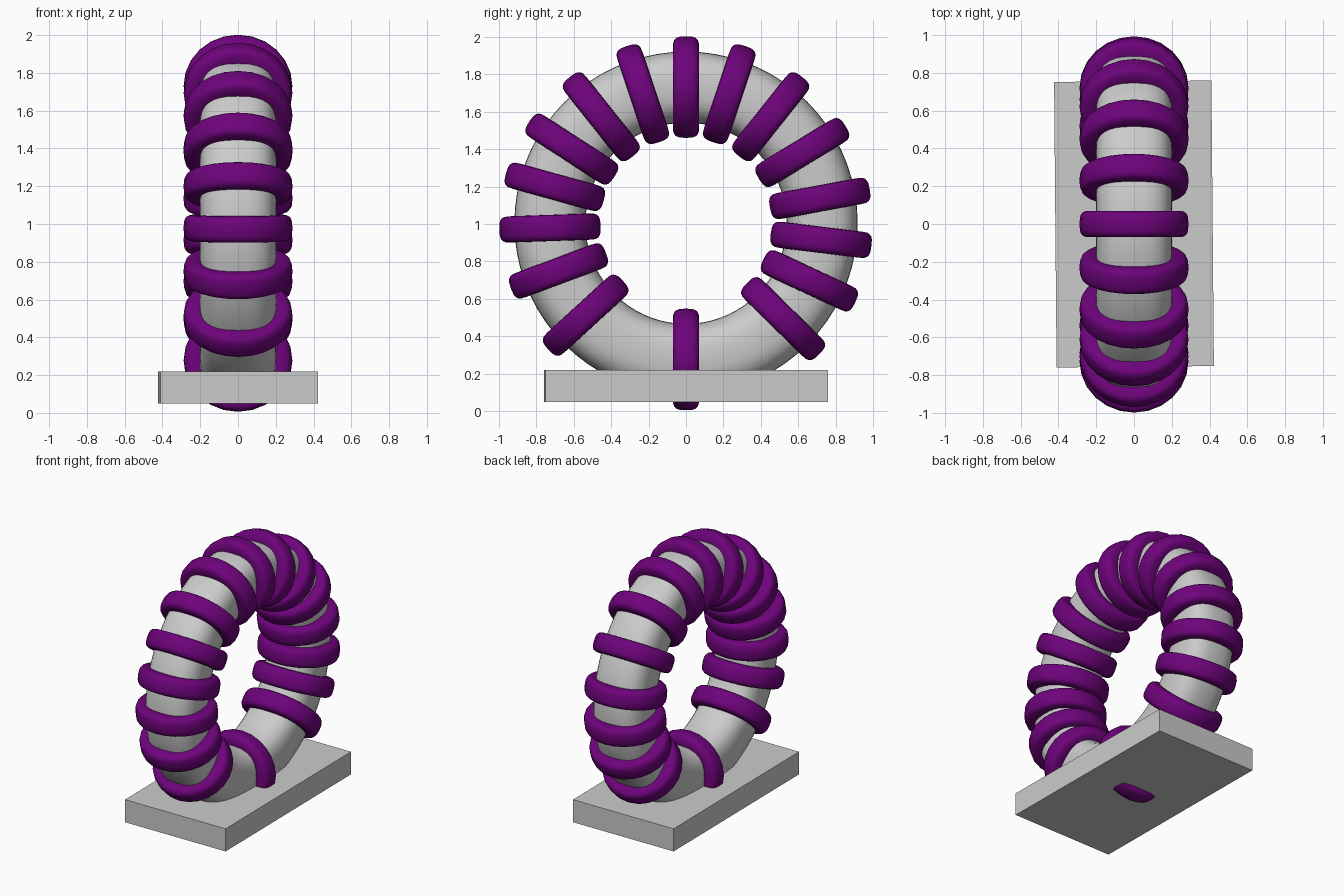
import bpy
from math import sin, cos, pi, radians, copysign

if "Cube" in bpy.data.objects:
    bpy.data.objects.remove(bpy.data.objects["Cube"])

CENTRE_Z, MAJOR = 1.004, 0.727


def squircle(a, b, power, n):
    """Closed rounded-square outline with half sizes a, b."""
    pts = []
    for i in range(n):
        t = 2 * pi * i / n
        c, s = cos(t), sin(t)
        pts.append((a * copysign(abs(c) ** (2 / power), c),
                    b * copysign(abs(s) ** (2 / power), s)))
    return pts


def closed_sweep(name, rows):
    """Join a closed series of closed outlines into a smooth solid."""
    n, m = len(rows), len(rows[0])
    verts = [p for row in rows for p in row]
    faces = [(i * m + j, ((i + 1) % n) * m + j,
              ((i + 1) % n) * m + (j + 1) % m, i * m + (j + 1) % m)
             for i in range(n) for j in range(m)]
    mesh = bpy.data.meshes.new(name)
    mesh.from_pydata(verts, [], faces)
    obj = bpy.data.objects.new(name, mesh)
    bpy.context.collection.objects.link(obj)
    bpy.ops.object.select_all(action='DESELECT')
    obj.select_set(True)
    bpy.context.view_layer.objects.active = obj
    bpy.ops.object.mode_set(mode='EDIT')
    bpy.ops.mesh.select_all(action='SELECT')
    bpy.ops.mesh.normals_make_consistent(inside=False)
    bpy.ops.object.mode_set(mode='OBJECT')
    bpy.ops.object.shade_smooth_by_angle(angle=radians(50))
    return obj


purple = bpy.data.materials.new("purple")
purple.diffuse_color = (0.155, 0.001, 0.2, 1)
purple.use_nodes = True
purple.node_tree.nodes["Principled BSDF"].inputs["Base Color"].default_value = purple.diffuse_color

# Upright grey hoop with a rounded-square section
hoop_section = squircle(0.19, 0.2, 2.7, 32)
hoop_rows = []
for k in range(72):
    t = 2 * pi * k / 72
    hoop_rows.append([(x, (MAJOR + r) * cos(t), (MAJOR + r) * sin(t))
                      for r, x in hoop_section])
hoop = closed_sweep("hoop", hoop_rows)
hoop.location.z = CENTRE_Z

# Purple bands wrapped around the hoop (local z runs along the hoop)
band_section = squircle(0.06, 0.07, 3.2, 20)
band_rows = []
for k in range(24):
    t = 2 * pi * k / 24
    band_rows.append([((0.228 + r) * cos(t), (0.211 + r) * sin(t), z)
                      for r, z in band_section])
band = closed_sweep("band", band_rows)
band.data.materials.append(purple)

angles = [90, 71.5, 51.5, 31.3, 10.5, -7, -25, -44.5, -90,
          222.5, 200.5, 182, 164.5, 147, 128.5, 108.5]
for i, a in enumerate(angles):
    part = band if i == 0 else band.copy()
    if i:
        bpy.context.collection.objects.link(part)
    part.name = f"band_{i + 1}"
    t = radians(a)
    part.location = (0, MAJOR * cos(t), CENTRE_Z + MAJOR * sin(t))
    part.rotation_euler = (t, 0, 0)

# Rectangular base slab, turned very slightly
bpy.ops.mesh.primitive_cube_add(size=1, location=(0, 0, 0.135),
                                rotation=(0, 0, radians(0.5)))
base = bpy.context.object
base.name = "base"
base.scale = (0.832, 1.51, 0.17)
